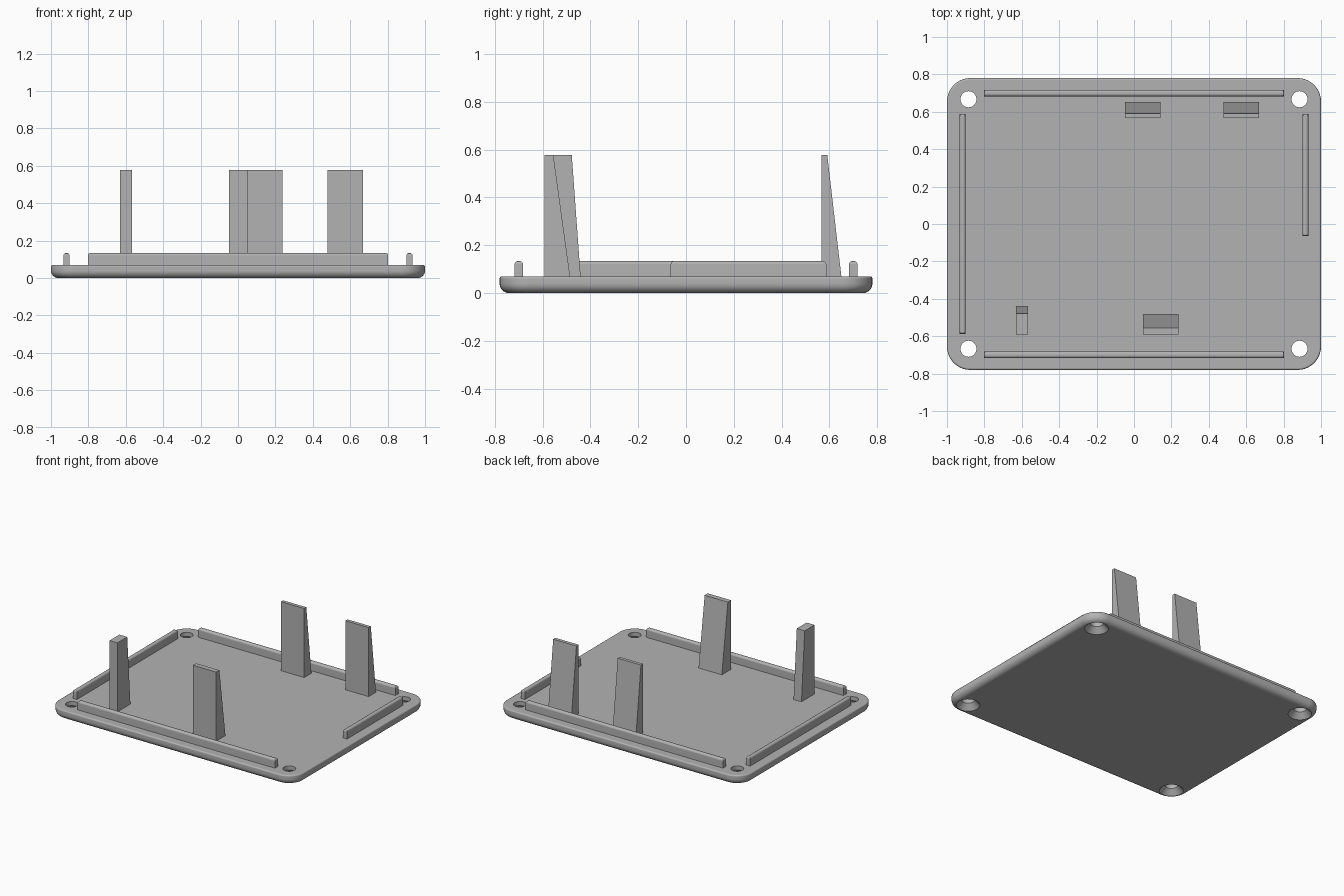
import bpy
import bmesh
from math import cos, sin, pi, radians

cube = bpy.data.objects.get("Cube")
if cube:
    bpy.data.objects.remove(cube, do_unlink=True)

grey = bpy.data.materials.new("grey plastic")
grey.use_nodes = True
colour = (0.45, 0.45, 0.45, 1)
grey.diffuse_color = colour
grey.node_tree.nodes["Principled BSDF"].inputs["Base Color"].default_value = colour

HALF_X, HALF_Y, TOP = 1.0, 0.78, 0.07
CORNER = 0.125
RAIL_TOP, POST_TOP = 0.134, 0.578
SINK = 0.01  # overlap of parts into the plate


def make_object(name, bm):
    bmesh.ops.recalc_face_normals(bm, faces=bm.faces)
    mesh = bpy.data.meshes.new(name)
    bm.to_mesh(mesh)
    bm.free()
    mesh.materials.append(grey)
    obj = bpy.data.objects.new(name, mesh)
    bpy.context.collection.objects.link(obj)
    return obj


def activate(obj):
    bpy.ops.object.select_all(action='DESELECT')
    obj.select_set(True)
    bpy.context.view_layer.objects.active = obj


def smooth(obj):
    activate(obj)
    bpy.ops.object.shade_smooth_by_angle(angle=radians(32))
    normals = obj.modifiers.new("Flat face normals", 'WEIGHTED_NORMAL')
    normals.keep_sharp = True


def loft(bm, rings):
    """Skin a stack of closed rings and cap both ends."""
    loops = [[bm.verts.new(p) for p in ring] for ring in rings]
    for a, b in zip(loops, loops[1:]):
        n = len(a)
        for i in range(n):
            j = (i + 1) % n
            bm.faces.new((a[i], a[j], b[j], b[i]))
    bm.faces.new(loops[0][::-1])
    bm.faces.new(loops[-1])


def rounded_rectangle(inset, z, steps=10):
    r = CORNER - inset
    points = []
    for k, (sx, sy) in enumerate([(1, 1), (-1, 1), (-1, -1), (1, -1)]):
        for i in range(steps + 1):
            a = (k + i / steps) * pi / 2
            points.append((sx * (HALF_X - CORNER) + r * cos(a),
                           sy * (HALF_Y - CORNER) + r * sin(a), z))
    return points


def circle(cx, cy, r, z, n=32):
    return [(cx + r * cos(2 * pi * i / n), cy + r * sin(2 * pi * i / n), z)
            for i in range(n)]


# Base plate: large fillet below, small fillet above
LOW, HIGH = 0.04, 0.01
profile = []
for i in range(7):
    a = i / 6 * pi / 2
    profile.append((LOW * (1 - sin(a)), LOW * (1 - cos(a))))
for i in range(5):
    a = i / 4 * pi / 2
    profile.append((HIGH * (1 - cos(a)), TOP - HIGH * (1 - sin(a))))
bm = bmesh.new()
loft(bm, [rounded_rectangle(inset, z) for inset, z in profile])
plate = make_object("base_plate", bm)

# Countersunk screw holes in the corners
bm = bmesh.new()
for sx in (-1, 1):
    for sy in (-1, 1):
        loft(bm, [circle(sx * 0.885, sy * 0.667, r, z)
                  for r, z in ((0.098, -0.02), (0.043, 0.04), (0.043, 0.1))])
cutter = make_object("screw_hole_cutter", bm)
cutter.hide_render = True
cut = plate.modifiers.new("Screw holes", 'BOOLEAN')
cut.operation = 'DIFFERENCE'
cut.solver = 'EXACT'
cut.object = cutter
activate(plate)
bpy.ops.object.modifier_apply(modifier=cut.name)
bpy.data.objects.remove(cutter, do_unlink=True)
smooth(plate)


def box(x0, x1, y0, y1, z0, z1):
    bm = bmesh.new()
    loft(bm, [[(x0, y0, z), (x1, y0, z), (x1, y1, z), (x0, y1, z)]
              for z in (z0, z1)])
    return bm


# Locating rails with rounded tops
def rail(name, x0, x1, y0, y1):
    bm = box(x0, x1, y0, y1, TOP - SINK, RAIL_TOP)
    top_edges = [e for e in bm.edges
                 if all(v.co.z > RAIL_TOP - 0.001 for v in e.verts)]
    bmesh.ops.bevel(bm, geom=top_edges, offset=0.014, segments=4,
                    profile=0.5, affect='EDGES')
    smooth(make_object(name, bm))


rail("front_rail", -0.803, 0.803, -0.717, -0.682)
rail("back_rail", -0.803, 0.803, 0.682, 0.717)
rail("right_rail", -0.933, -0.9, -0.587, 0.587)
rail("left_rail", 0.9, 0.933, -0.064, 0.587)


# Tapered posts: vertical front, sloping back
def post(name, x0, x1, front, back_low, back_high):
    slope = (back_low - back_high) / (POST_TOP - TOP)
    bm = bmesh.new()
    loft(bm, [[(x0, front, z), (x1, front, z), (x1, back, z), (x0, back, z)]
              for z, back in ((TOP - SINK, back_low + slope * SINK),
                              (POST_TOP, back_high))])
    make_object(name, bm)


post("front_right_post", -0.631, -0.567, -0.592, -0.441, -0.478)
post("front_left_post", 0.048, 0.237, -0.592, -0.485, -0.555)
post("back_middle_post", -0.047, 0.142, 0.566, 0.65, 0.591)
post("back_left_post", 0.478, 0.667, 0.566, 0.65, 0.591)
